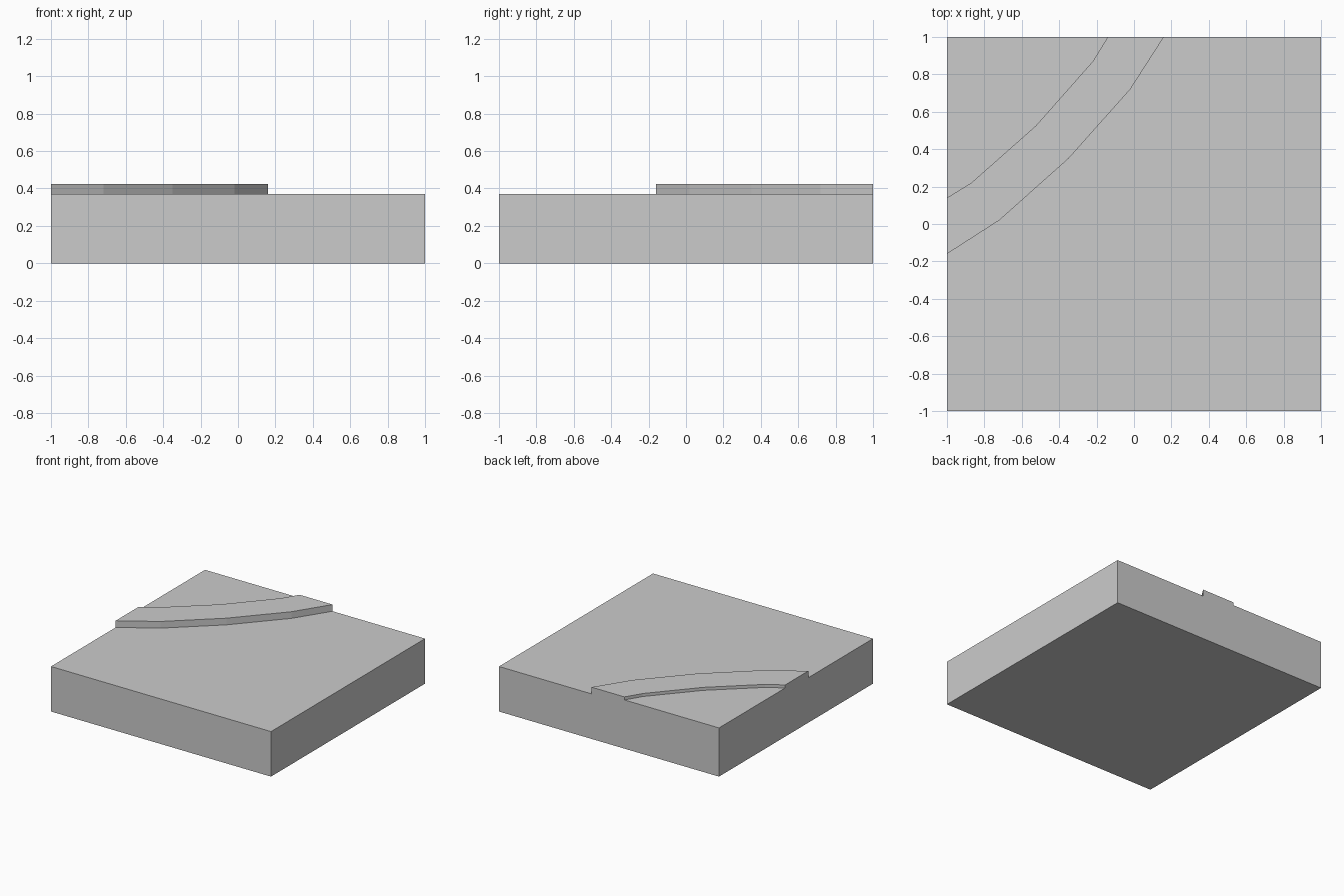
import bpy
import bmesh

cube = bpy.data.objects.get("Cube")
if cube:
    bpy.data.objects.remove(cube, do_unlink=True)

# One plain grey for the whole tile
GREY = (0.6, 0.6, 0.6, 1.0)
grey = bpy.data.materials.new("plain_grey")
grey.use_nodes = True
grey.diffuse_color = GREY
grey.node_tree.nodes["Principled BSDF"].inputs["Base Color"].default_value = GREY


def across_diagonal(half):
    """Complete a curve that is symmetric about the tile's diagonal."""
    return half + [(-y, -x) for x, y in reversed(half)]


def prism(name, outline, height):
    """Extrude a flat outline from the ground up to a height."""
    bm = bmesh.new()
    base = bm.faces.new([bm.verts.new((x, y, 0)) for x, y in outline])
    top = bmesh.ops.extrude_face_region(bm, geom=[base], use_keep_orig=True)["geom"]
    for v in top:
        if isinstance(v, bmesh.types.BMVert):
            v.co.z = height
    bmesh.ops.recalc_face_normals(bm, faces=bm.faces)
    mesh = bpy.data.meshes.new(name)
    bm.to_mesh(mesh)
    bm.free()
    mesh.materials.append(grey)
    obj = bpy.data.objects.new(name, mesh)
    bpy.context.collection.objects.link(obj)
    return obj


# Faceted curves bounding the raised strip, from the back edge to the right edge
outer = across_diagonal([(0.16, 1), (-0.02, 0.72), (-0.35, 0.35)][:2])
outer.insert(2, (-0.35, 0.35))
inner = across_diagonal([(-0.14, 1), (-0.22, 0.87)])
inner.insert(2, (-0.525, 0.525))

# The three pieces tile the square without overlapping
prism("main_slab", outer + [(-1, -1), (1, -1), (1, 1)], 0.37)
prism("raised_strip", outer + inner[::-1], 0.425)
prism("corner_slab", inner + [(-1, 1)], 0.40)
